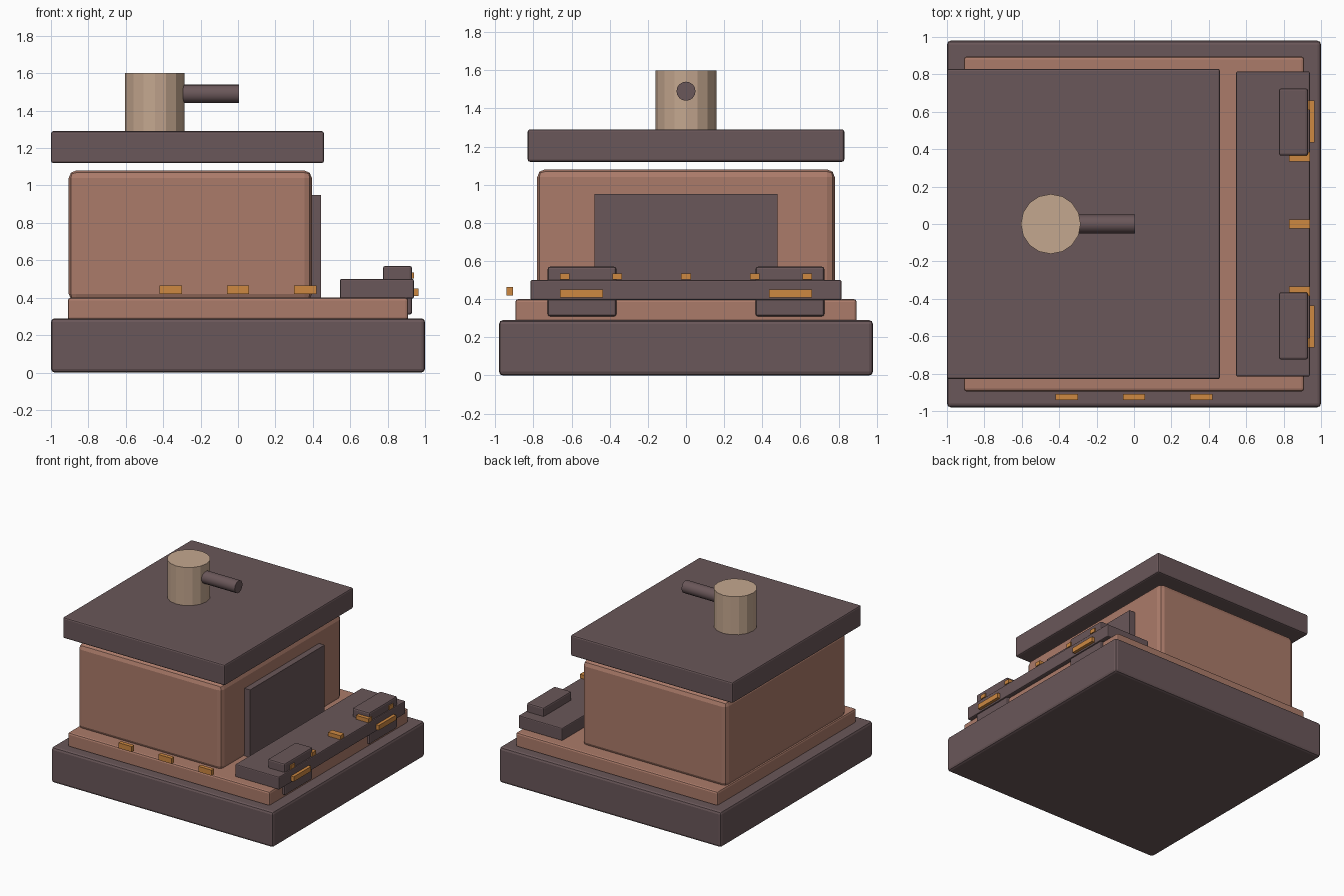
import bpy
import bmesh
import math
from mathutils import Matrix

if "Cube" in bpy.data.objects:
    bpy.data.objects.remove(bpy.data.objects["Cube"])


def material(name, rgb):
    m = bpy.data.materials.new(name)
    m.diffuse_color = (*rgb, 1)
    m.use_nodes = True
    m.node_tree.nodes["Principled BSDF"].inputs["Base Color"].default_value = m.diffuse_color
    return m


dark = material("dark brown", (0.144, 0.095, 0.100))
clay = material("clay", (0.407, 0.198, 0.144))
cream = material("cream", (0.552, 0.386, 0.275))
amber = material("amber", (0.61, 0.246, 0.053))


def finish(name, bm, mat):
    mesh = bpy.data.meshes.new(name)
    bm.to_mesh(mesh)
    bm.free()
    mesh.materials.append(mat)
    ob = bpy.data.objects.new(name, mesh)
    bpy.context.collection.objects.link(ob)
    return ob


def box(name, x, y, z, mat, bevel=0.0):
    """Box spanning the given (min, max) ranges, with optional rounded edges."""
    bm = bmesh.new()
    bmesh.ops.create_cube(bm, size=1)
    for v in bm.verts:
        v.co = [r[0] + (c + 0.5) * (r[1] - r[0]) for c, r in zip(v.co, (x, y, z))]
    ob = finish(name, bm, mat)
    if bevel:
        mod = ob.modifiers.new("bevel", 'BEVEL')
        mod.width = bevel
        mod.segments = 2
    return ob


def cylinder(name, centre, radius, length, mat, sides=16, along_x=False):
    bm = bmesh.new()
    bmesh.ops.create_cone(bm, cap_ends=True, segments=sides,
                          radius1=radius, radius2=radius, depth=length)
    if along_x:
        bm.transform(Matrix.Rotation(math.pi / 2, 4, 'Y'))
    bm.transform(Matrix.Translation(centre))
    for f in bm.faces:
        f.smooth = along_x and len(f.verts) == 4
    ob = finish(name, bm, mat)
    if along_x:
        for e in ob.data.edges:
            a, b = (ob.data.vertices[i].co for i in e.vertices)
            e.use_edge_sharp = abs(a.x - b.x) < 0.001
    return ob


# Stepped base and main block
box("base_slab", (-1, 1), (-0.98, 0.98), (0, 0.29), dark, 0.02)
box("plinth", (-0.91, 0.91), (-0.895, 0.895), (0.28, 0.40), clay, 0.015)
box("main_block", (-0.905, 0.395), (-0.78, 0.78), (0.38, 1.08), clay, 0.04)
box("front_panel", (0.38, 0.445), (-0.48, 0.48), (0.39, 0.95), dark)

# Raised lid with knob post and side peg
box("lid", (-1, 0.46), (-0.83, 0.83), (1.12, 1.29), dark, 0.012)
cylinder("post", (-0.445, 0, 1.44), 0.16, 0.32, cream)
cylinder("peg", (-0.17, 0, 1.49), 0.05, 0.35, dark, along_x=True)

# Ledge with a clamp block and amber lights on each side
box("ledge", (0.545, 0.94), (-0.815, 0.815), (0.395, 0.50), dark, 0.008)


def span(side, a, b):
    return tuple(sorted((side * a, side * b)))


for side, label in ((-1, "near"), (1, "far")):
    box(f"clamp_block_{label}", (0.775, 0.93), span(side, 0.365, 0.725), (0.31, 0.57), dark, 0.012)
    box(f"edge_light_{label}", (0.92, 0.965), span(side, 0.435, 0.66), (0.41, 0.45), amber)

for i, y in enumerate((-0.635, -0.36, 0, 0.36, 0.635)):
    box(f"ledge_light_{i}", (0.83, 0.94), (y - 0.025, y + 0.025), (0.503, 0.535), amber)

# Row of small lights along the front
for i, x in enumerate((-0.36, 0, 0.36)):
    box(f"front_light_{i}", (x - 0.06, x + 0.06), (-0.94, -0.908), (0.42, 0.465), amber)
